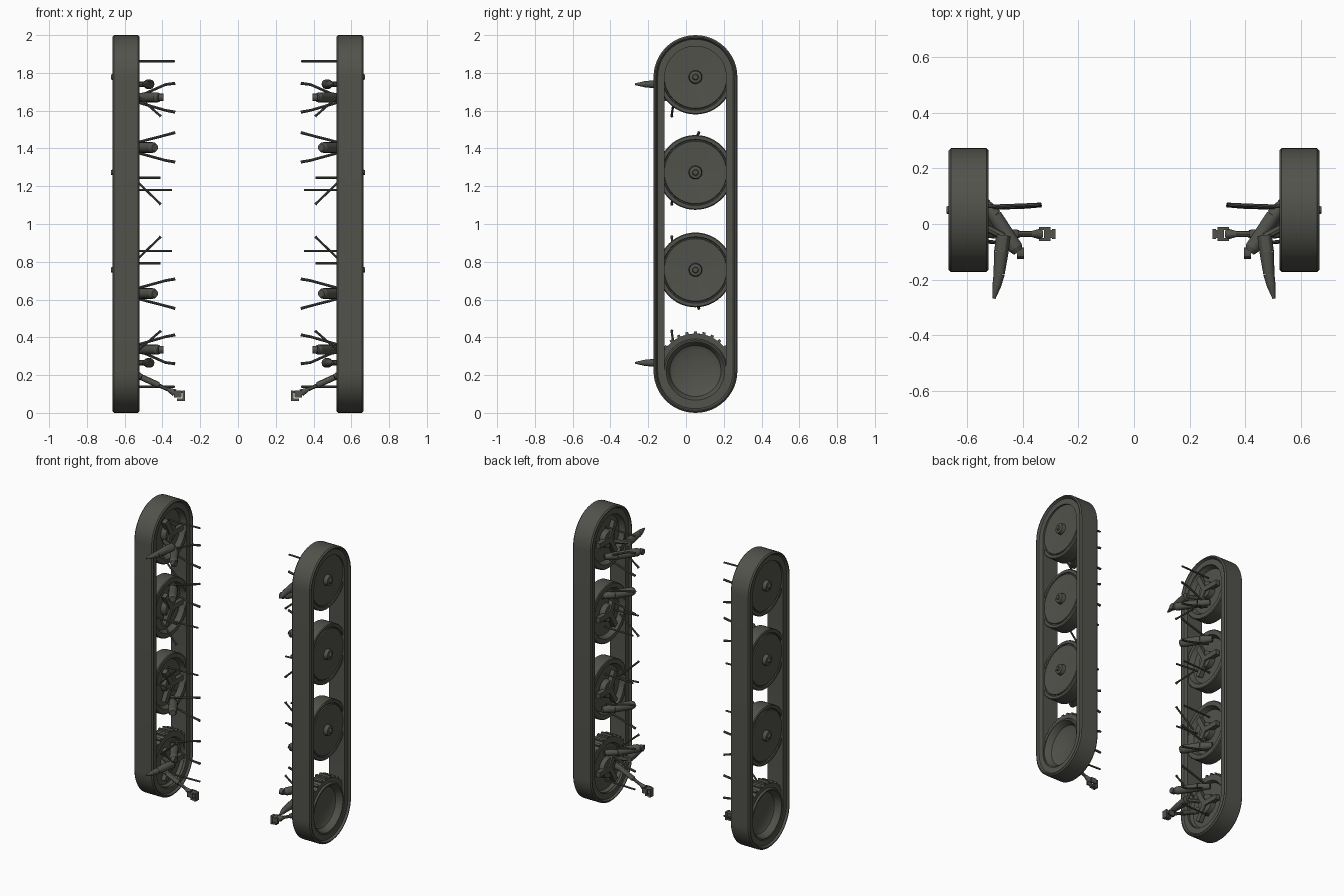
import bpy, bmesh, math
from mathutils import Vector, Matrix

cube = bpy.data.objects.get("Cube")
if cube:
    bpy.data.objects.remove(cube, do_unlink=True)

metal = bpy.data.materials.new("dark olive metal")
metal.use_nodes = True
COLOUR = (0.085, 0.085, 0.073, 1)
metal.diffuse_color = COLOUR
metal.node_tree.nodes["Principled BSDF"].inputs["Base Color"].default_value = COLOUR

AXIS_Y = 0.05
LOW, HIGH = 0.222, 1.778


def finish(name, bm):
    bmesh.ops.remove_doubles(bm, verts=bm.verts, dist=0.00001)
    bmesh.ops.recalc_face_normals(bm, faces=bm.faces)
    mesh = bpy.data.meshes.new(name)
    bm.to_mesh(mesh)
    bm.free()
    mesh.materials.append(metal)
    obj = bpy.data.objects.new(name, mesh)
    bpy.context.collection.objects.link(obj)
    bpy.ops.object.select_all(action='DESELECT')
    obj.select_set(True)
    bpy.context.view_layer.objects.active = obj
    bpy.ops.object.shade_smooth_by_angle(angle=math.radians(30))
    return obj


def sweep(name, side, profile, low, high, closed=False, steps=24):
    """Carry an (x, radius) profile around one axle, or around two as a loop."""
    bm = bmesh.new()
    rings = []
    for centre, start in ((high, 0), (low, math.pi)):
        for i in range(steps + 1):
            a = start + math.pi * i / steps
            rings.append([bm.verts.new((side * x, AXIS_Y + r * math.cos(a),
                                        centre + r * math.sin(a))) for x, r in profile])
    count = len(profile)
    for i, ring in enumerate(rings):
        after = rings[(i + 1) % len(rings)]
        for j in range(count if closed else count - 1):
            k = (j + 1) % count
            bm.faces.new((ring[j], ring[k], after[k], after[j]))
    return finish(name, bm)


def bar(name, side, points, radii, segments=8):
    """Round rod through points, with a radius at each point."""
    bm = bmesh.new()
    path = [Vector((side * x, y, z)) for x, y, z in points]
    for a, b, ra, rb in zip(path, path[1:], radii, radii[1:]):
        d = b - a
        turn = d.to_track_quat('Z', 'Y').to_matrix().to_4x4()
        bmesh.ops.create_cone(bm, cap_ends=True, segments=segments, radius1=ra, radius2=rb,
                              depth=d.length, matrix=Matrix.Translation((a + b) / 2) @ turn)
    return finish(name, bm)


def block(bm, centre, size, turn=Matrix()):
    bmesh.ops.create_cube(bm, size=1, matrix=Matrix.Translation(centre) @ turn
                          @ Matrix.Diagonal((*size, 1)))


belt = [(0.522, 0.208), (0.522, 0.214), (0.53, 0.222), (0.657, 0.222), (0.665, 0.214),
        (0.665, 0.208), (0.652, 0.2), (0.652, 0.163), (0.535, 0.163), (0.535, 0.2)]
wheel = [(0.672, 0), (0.672, 0.013), (0.662, 0.016), (0.659, 0.032), (0.634, 0.036),
         (0.64, 0.165), (0.633, 0.168), (0.633, 0.173), (0.64, 0.176), (0.64, 0.193),
         (0.635, 0.198), (0.548, 0.198), (0.543, 0.193), (0.543, 0.165), (0.575, 0.15),
         (0.575, 0.06), (0.54, 0.055), (0.54, 0)]
sprocket = [(0.59, 0), (0.592, 0.11), (0.605, 0.135), (0.64, 0.15), (0.646, 0.155),
            (0.646, 0.163), (0.635, 0.17), (0.635, 0.198), (0.55, 0.198), (0.55, 0.16),
            (0.57, 0.15), (0.57, 0.07), (0.54, 0.065), (0.54, 0)]

for side, word in ((1, "left"), (-1, "right")):
    sweep(word + "_track_belt", side, belt, LOW, HIGH, closed=True)
    for number, z in enumerate((HIGH, 1.273, 0.757)):
        sweep(f"{word}_wheel_{number + 1}", side, wheel, z, z)
    sweep(word + "_drive_sprocket", side, sprocket, LOW, LOW)

    # Short teeth around the sprocket rim
    bm = bmesh.new()
    for i in range(28):
        turn = Matrix.Rotation(math.tau * i / 28, 4, 'X')
        spot = Vector((side * 0.59, AXIS_Y, LOW)) + turn @ Vector((0, 0, 0.2))
        block(bm, spot, (0.08, 0.016, 0.02), turn)
    finish(word + "_sprocket_teeth", bm)

    # Suspension repeats in the upper and lower halves
    for half in ("upper", "lower"):
        tag = f"{word}_{half}_"

        def h(z, total=2.005):
            return z if half == "upper" else total - z

        # End wheel: damper, spindle and control rods
        bar(tag + "damper", side, [(0.55, 0.09, h(1.67)), (0.5, 0.03, h(1.67)),
            (0.425, -0.085, h(1.67)), (0.415, -0.1, h(1.67))],
            (0.018, 0.026, 0.026, 0.018), 16)
        bar(tag + "damper_foot", side, [(0.42, -0.105, h(1.67)), (0.395, -0.105, h(1.67))],
            (0.02, 0.02), 12)
        bar(tag + "steering_spindle", side, [(0.468, -0.04, h(1.74)), (0.476, -0.1, h(1.74)),
            (0.484, -0.18, h(1.74)), (0.492, -0.22, h(1.74)), (0.502, -0.268, h(1.74))],
            (0.026, 0.026, 0.02, 0.016, 0.005), 12)
        bar(tag + "spindle_link", side, [(0.555, 0, h(1.74)), (0.468, -0.045, h(1.74))],
            (0.014, 0.014))
        bar(tag + "axle_rod", side, [(0.56, 0.062, h(1.862, 2)), (0.335, 0.07, h(1.862, 2))],
            (0.006, 0.006))
        bar(tag + "bent_rod_outer", side, [(0.55, 0.058, h(1.665)), (0.385, 0.065, h(1.738)),
            (0.333, 0.07, h(1.745))], (0.007, 0.007, 0.008))
        bar(tag + "bent_rod_inner", side, [(0.55, 0.058, h(1.65)), (0.385, 0.065, h(1.602)),
            (0.333, 0.07, h(1.592))], (0.007, 0.007, 0.008))
        bar(tag + "short_strut", side, [(0.54, -0.06, h(1.685)), (0.42, -0.075, h(1.58)),
            (0.408, -0.075, h(1.57))], (0.006, 0.006, 0.008))

        # Middle wheel: shorter damper and its rods
        m = 2.037
        bar(tag + "middle_damper", side, [(0.56, 0.1, h(1.405, m)), (0.515, 0.04, h(1.405, m)),
            (0.45, -0.06, h(1.405, m)), (0.44, -0.075, h(1.405, m))],
            (0.02, 0.028, 0.028, 0.02), 16)
        for kind, root, bend, tip in (("outer", 1.425, 1.47, 1.484), ("inner", 1.385, 1.337, 1.328)):
            bar(tag + "middle_rod_" + kind, side, [(0.56, 0.056, h(root, m)),
                (0.385, 0.062, h(bend, m)), (0.333, 0.068, h(tip, m))], (0.007, 0.007, 0.008))
        bar(tag + "middle_pin", side, [(0.57, -0.06, h(1.245, m)), (0.41, -0.075, h(1.245, m))],
            (0.006, 0.006))
        bar(tag + "middle_axle_rod", side, [(0.57, 0.06, h(1.18, m)), (0.35, 0.07, h(1.18, m))],
            (0.006, 0.006))
        bar(tag + "middle_strut", side, [(0.54, -0.06, h(1.23, m)), (0.42, -0.075, h(1.115, m)),
            (0.408, -0.075, h(1.103, m))], (0.006, 0.006, 0.008))

        # Hub carriers with three arms inside the wheels
        for spot, z in (("end", HIGH if half == "upper" else LOW),
                        ("middle", 1.273 if half == "upper" else 0.757)):
            bm = bmesh.new()
            for angle in (0.5, 2.6, 4.7):
                turn = Matrix.Rotation(angle, 4, 'X')
                place = Vector((side * 0.545, AXIS_Y, z)) + turn @ Vector((0, 0, 0.06))
                block(bm, place, (0.03, 0.035, 0.12), turn)
            finish(tag + spot + "_hub_carrier", bm)

    # Drive shaft and forked universal joint
    bar(word + "_drive_shaft", side, [(0.56, -0.02, 0.215), (0.51, -0.036, 0.188),
        (0.42, -0.036, 0.147), (0.42, -0.036, 0.146), (0.335, -0.036, 0.108)],
        (0.024, 0.016, 0.016, 0.01, 0.01), 12)
    bar(word + "_shaft_collar", side, [(0.37, -0.036, 0.124), (0.335, -0.036, 0.106)],
        (0.01, 0.02), 12)
    bm = bmesh.new()
    for offset in (-0.02, 0.02):
        block(bm, (side * 0.32, -0.036 + offset, 0.1), (0.04, 0.01, 0.035))
        block(bm, (side * 0.303, -0.036, 0.09 + offset), (0.04, 0.03, 0.012))
    block(bm, (side * 0.288, -0.036, 0.09), (0.014, 0.036, 0.055))
    finish(word + "_universal_joint", bm)
